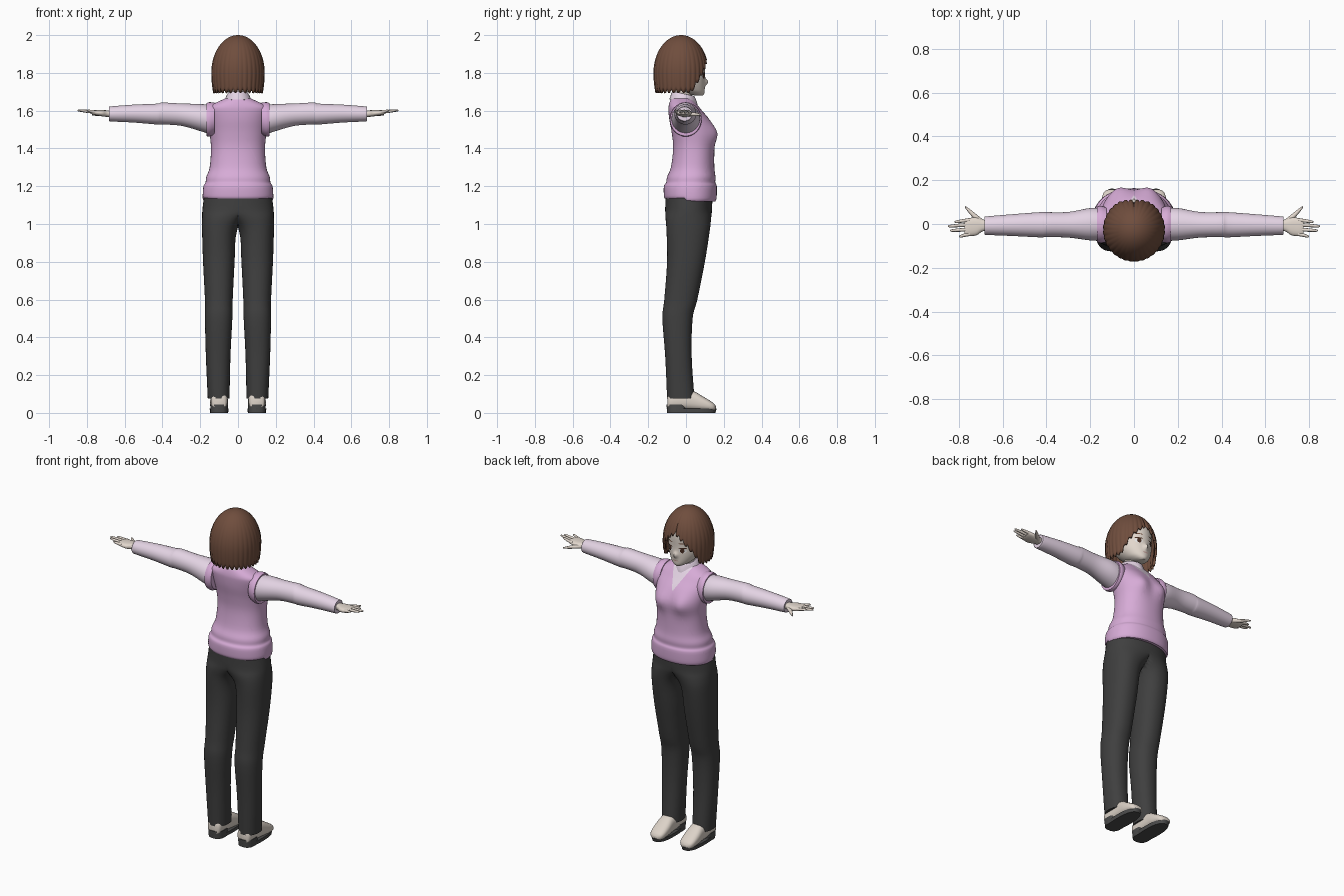
import bpy, bmesh, math
from mathutils import Vector

cube = bpy.data.objects.get("Cube")
if cube:
    bpy.data.objects.remove(cube, do_unlink=True)


def material(name, r, g, b):
    m = bpy.data.materials.new(name)
    m.use_nodes = True
    m.diffuse_color = (r, g, b, 1)
    m.node_tree.nodes["Principled BSDF"].inputs["Base Color"].default_value = (r, g, b, 1)
    return m


PINK = material("pink knit", .68, .41, .68)
SHIRT = material("pale lilac cotton", .78, .66, .78)
PANTS = material("charcoal cloth", .05, .05, .05)
SKIN = material("pale skin", .76, .68, .61)
HAIR = material("brown hair", .16, .075, .047)
SHOE = material("cream leather", .72, .65, .58)
SOLE = material("dark rubber", .07, .07, .07)
WHITE = material("eye white", .85, .85, .85)
IRIS = material("dark brown eye", .06, .025, .015)
LIP = material("soft lip", .55, .33, .30)


def spline(rings, sub):
    """Catmull-Rom rows between the given rings."""
    out = []
    for i in range(len(rings) - 1):
        a, b, c, d = (rings[min(max(i + k, 0), len(rings) - 1)] for k in (-1, 0, 1, 2))
        for s in range(sub):
            t = s / sub
            out.append([q + t * (r - p) / 2 + t * t * (p - 2.5 * q + 2 * r - s_ / 2)
                        + t ** 3 * (1.5 * (q - r) + (s_ - p) / 2)
                        for p, q, r, s_ in zip(a, b, c, d)])
    return out + [list(rings[-1])]


def loft(bm, axis, rings, seg=32, sub=4, sq=1.0, shape=None):
    """Rings are (position, min a, max a, min b, max b) across the axis."""
    rows = []
    for pos, a0, a1, b0, b1 in spline(rings, sub):
        row = []
        for k in range(seg):
            t = math.tau * k / seg
            c, s = (math.copysign(abs(f) ** sq, f) for f in (math.cos(t), math.sin(t)))
            co = [(a0 + a1) / 2 + c * (a1 - a0) / 2, (b0 + b1) / 2 + s * (b1 - b0) / 2]
            co.insert("xyz".index(axis), pos)
            co = Vector(co)
            if shape:
                shape(co)
            row.append(bm.verts.new(co))
        rows.append(row)
    for lo, hi in zip(rows, rows[1:]):
        for k in range(seg):
            bm.faces.new((lo[k - 1], lo[k], hi[k], hi[k - 1]))
    bm.faces.new(rows[0])
    bm.faces.new(rows[-1])


def finish(name, bm, *mats, mirror=False, angle=40, solid=0):
    bmesh.ops.recalc_face_normals(bm, faces=bm.faces)
    me = bpy.data.meshes.new(name)
    bm.to_mesh(me)
    bm.free()
    ob = bpy.data.objects.new(name, me)
    bpy.context.collection.objects.link(ob)
    for m in mats:
        me.materials.append(m)
    bpy.ops.object.select_all(action="DESELECT")
    ob.select_set(True)
    bpy.context.view_layer.objects.active = ob
    bpy.ops.object.shade_smooth_by_angle(angle=math.radians(angle))
    if solid:
        mod = ob.modifiers.new("thickness", "SOLIDIFY")
        mod.thickness = solid
        mod.offset = -1
    if mirror:
        ob.modifiers.new("mirror", "MIRROR")
    return ob


def part(name, mat, axis, rings, mirror=False, **kw):
    bm = bmesh.new()
    loft(bm, axis, rings, **kw)
    return finish(name, bm, mat, mirror=mirror)


def sym(rings):
    """Expand (z, half width, back, front) to full rings."""
    return [(z, -w, w, b, f) for z, w, b, f in rings]


def bell(d, width):
    return math.exp(-(d / width) ** 2)


# Trousers: one half, closed along the middle above the crotch
def clamp_half(co):
    co.x = max(co.x, 0)


bm = bmesh.new()
loft(bm, "z", [(.075, .045, .16, -.1, .045), (.3, .04, .17, -.11, .03), (.5, .03, .175, -.125, .035),
               (.6, .028, .175, -.115, .06), (.8, .018, .185, -.1, .1), (.96, .006, .19, -.103, .125),
               (1.03, -.06, .19, -.108, .133), (1.08, -.188, .188, -.11, .138),
               (1.16, -.178, .178, -.108, .14)], seg=40, sq=.9, shape=clamp_half)
wall = [f for f in bm.faces if all(v.co.x < .0001 for v in f.verts)]
bmesh.ops.delete(bm, geom=wall, context="FACES")
finish("trousers", bm, PANTS, mirror=True)

# Shoes and soles
part("shoe_uppers", SHOE, "y", [(-.098, .07, .13, .02, .09), (-.08, .057, .143, .015, .11),
     (0, .055, .145, .015, .12), (.045, .054, .146, .012, .113), (.085, .052, .148, .01, .09),
     (.125, .055, .145, .01, .066), (.148, .065, .135, .012, .05), (.158, .085, .115, .018, .035)],
     mirror=True, sq=.8)
bm = bmesh.new()
loft(bm, "z", [(0, .052, .148, -.098, .155), (.022, .05, .15, -.102, .162)], sub=1, sq=.8)
loft(bm, "z", [(0, .054, .146, -.1, .01), (.045, .053, .147, -.103, .0)], sub=1, sq=.75)
finish("shoe_soles", bm, SOLE, mirror=True)


# Knitted vest with a V neckline cut into the front
def bust(co):
    if co.y > 0:
        co.y += .022 * bell(abs(co.x) - .075, .05) * bell(co.z - 1.48, .06)
        co.z -= .015 * max(0, (1.2 - co.z) / .065)


bm = bmesh.new()
loft(bm, "z", sym([(1.135, .18, -.112, .155), (1.15, .187, -.117, .162), (1.2, .183, -.117, .163),
     (1.22, .172, -.105, .155), (1.25, .168, -.1, .156), (1.3, .15, -.08, .15), (1.4, .143, -.068, .15),
     (1.48, .15, -.075, .153), (1.55, .158, -.088, .125), (1.6, .162, -.093, .085),
     (1.625, .15, -.092, .065), (1.65, .1, -.085, .045), (1.67, .055, -.075, .03)]),
     seg=64, sq=.9, shape=bust)
apex, slope = 1.54, .5
for side in (-1, 1):
    bmesh.ops.bisect_plane(bm, geom=bm.verts[:] + bm.edges[:] + bm.faces[:], dist=.0001,
                           plane_co=(0, 0, apex), plane_no=(side, 0, -slope))
for f in bm.faces:
    c = f.calc_center_median()
    f.material_index = int(c.y > 0 and abs(c.x) < (c.z - apex) * slope)
finish("vest", bm, PINK, SHIRT)
part("vest_armholes", PINK, "x", [(.125, -.082, .075, 1.475, 1.642), (.15, -.087, .083, 1.463, 1.645),
     (.168, -.084, .08, 1.466, 1.64)], mirror=True)

# Sleeves with a slight puff at the elbow
part("sleeves", SHIRT, "x", [(.14, -.077, .072, 1.473, 1.63), (.2, -.075, .073, 1.492, 1.635),
     (.3, -.062, .055, 1.52, 1.638), (.4, -.06, .054, 1.527, 1.643), (.43, -.061, .054, 1.527, 1.637),
     (.55, -.055, .045, 1.537, 1.632), (.67, -.05, .035, 1.543, 1.623), (.68, -.048, .033, 1.546, 1.62)],
     mirror=True)

# Hands: palm, four fingers and a thumb
bm = bmesh.new()
loft(bm, "x", [(.64, -.028, .015, 1.565, 1.602), (.69, -.033, .02, 1.567, 1.602),
     (.72, -.052, .03, 1.57, 1.603), (.76, -.055, .026, 1.577, 1.603),
     (.775, -.05, .02, 1.582, 1.6)], seg=20, sq=.8)
for base, tip, end in ((.018, .01, .82), (-.003, -.01, .85), (-.025, -.03, .84), (-.046, -.056, .8)):
    mid = (.75 + end) / 2
    loft(bm, "x", [(.75, base - .009, base + .009, 1.582, 1.601),
                   (mid, (base + tip) / 2 - .008, (base + tip) / 2 + .008, 1.588, 1.604),
                   (end - .008, tip - .006, tip + .006, 1.595, 1.606),
                   (end, tip - .002, tip + .002, 1.599, 1.603)], seg=10, sub=2)
loft(bm, "x", [(.69, -.01, .02, 1.57, 1.595), (.72, .012, .044, 1.57, 1.592),
               (.75, .045, .068, 1.572, 1.588), (.772, .074, .083, 1.575, 1.583)], seg=10, sub=3)
finish("hands", bm, SKIN, mirror=True)

# Neck and shirt collar
part("neck", SKIN, "z", sym([(1.62, .05, -.07, .03), (1.66, .045, -.062, .032), (1.74, .045, -.06, .035)]))


def collar_shape(co):
    low = max(0, (1.69 - co.z) / .045)
    if co.y > 0:
        co.z -= .025 * low * bell(abs(co.x) - .035, .02)
    co.z -= .22 * (co.y + .02)


part("collar", SHIRT, "z", sym([(1.645, .075, -.088, .062), (1.665, .068, -.082, .057),
     (1.69, .055, -.073, .045), (1.688, .05, -.068, .04)]), seg=48, shape=collar_shape)


# Head with a small nose
def nose(co):
    if co.y > 0:
        co.y += .018 * bell(co.x, .012) * bell(co.z - 1.752, .016)


head = part("head", SKIN, "z", sym([(1.68, .018, .05, .088), (1.69, .04, 0, .096), (1.71, .065, -.05, .099),
            (1.75, .09, -.1, .1), (1.8, .1, -.13, .1), (1.88, .1, -.14, .098), (1.93, .07, -.1, .06)]),
            seg=64, sub=6, shape=nose)
bpy.context.view_layer.update()


# Facial features laid on the skin as thin plates
def plate(name, mat, x, z, w, h, lift, mirror=True):
    bm = bmesh.new()
    bmesh.ops.create_circle(bm, cap_ends=True, segments=20, radius=1)
    bmesh.ops.poke(bm, faces=bm.faces[:])
    for v in bm.verts:
        px, pz = x + v.co.x * w, z + v.co.y * h
        hit, where, _, _ = head.ray_cast((px, 1, pz), (0, -1, 0))
        v.co = (px, (where.y if hit else .09) + lift, pz)
    return finish(name, bm, mat, mirror=mirror)


plate("eye_whites", WHITE, .041, 1.783, .02, .014, .002)
plate("irises", IRIS, .04, 1.783, .011, .014, .004)
plate("upper_lashes", IRIS, .042, 1.798, .022, .004, .004)
plate("eyebrows", HAIR, .042, 1.825, .022, .003, .003)
plate("mouth", LIP, 0, 1.717, .018, .003, .002, mirror=False)

# Bobbed hair: a shell with strand grooves, ragged tips and a parted fringe
bm = bmesh.new()
SEG, ROWS, STRANDS = 192, 20, 32
open_angle = math.radians(66)
grid = []
for k in range(SEG):
    a = math.tau * k / SEG - math.pi
    ridge = abs(math.sin(a * STRANDS / 2))
    bottom = 1.692 + .02 * (1 - ridge)
    if abs(a) < open_angle:
        bottom += .18 * (1 - (abs(a) / open_angle) ** 1.5)
    col = []
    for i in range(1, ROWS + 1):
        fall = 1 - math.cos(i / ROWS * math.pi / 2)
        z = 2 - (2 - bottom) * fall
        up = (z - 1.8) / .2
        size = math.sqrt(max(0, 1 - up * up)) if up > 0 else 1 - .25 * up * up
        size *= 1 - .03 * (1 - ridge) * fall - .05 * bell(a, .06) * fall
        col.append(bm.verts.new((.142 * size * math.sin(a), -.026 + .147 * size * math.cos(a), z)))
    grid.append(col)
crown = bm.verts.new((0, -.026, 2))
for k in range(SEG):
    p, q = grid[k - 1], grid[k]
    bm.faces.new((crown, p[0], q[0]))
    for i in range(ROWS - 1):
        bm.faces.new((p[i], p[i + 1], q[i + 1], q[i]))
finish("hair", bm, HAIR, angle=50, solid=.012)
